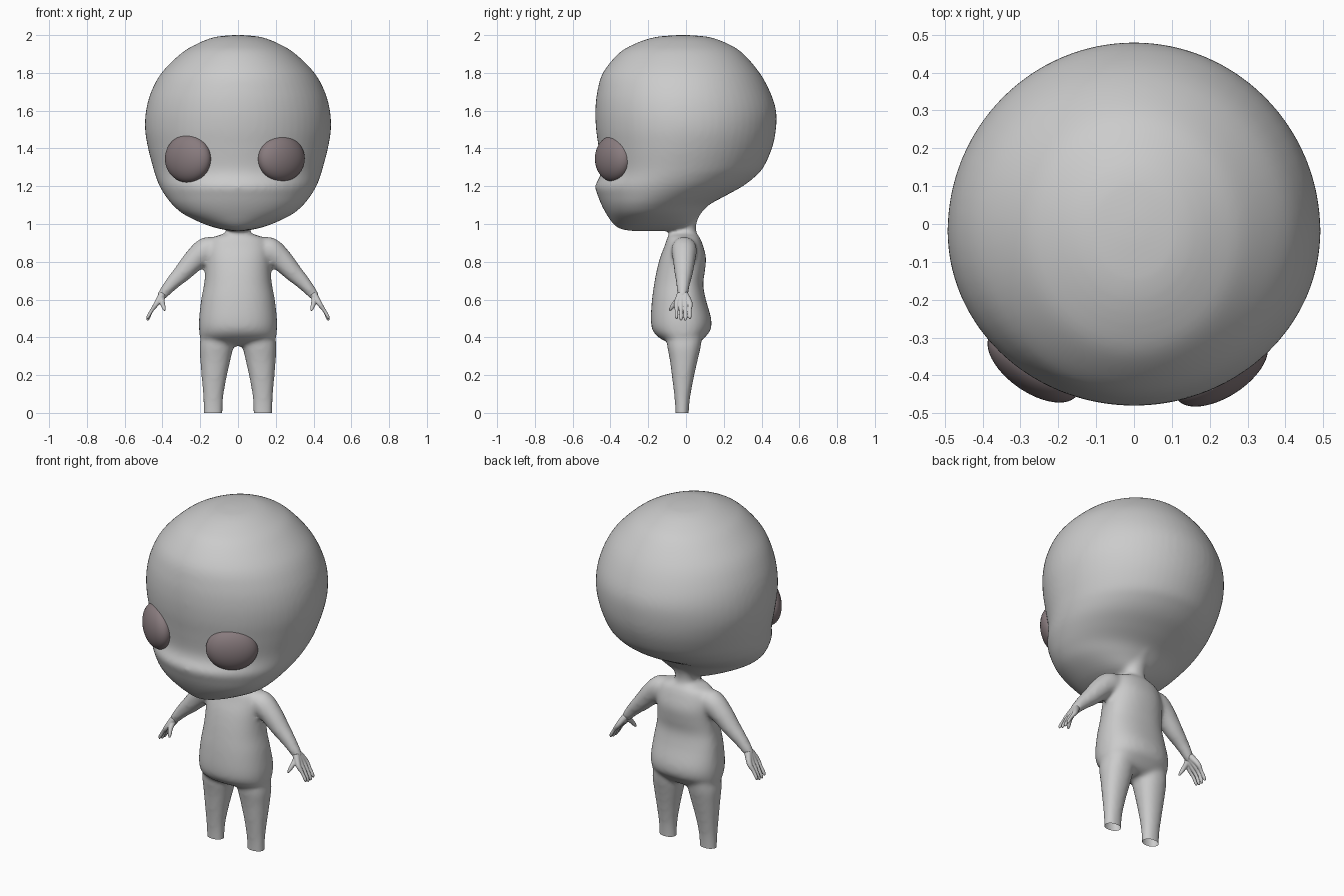
import bpy
import bmesh
import math
from mathutils import Vector, Matrix

cube = bpy.data.objects.get("Cube")
if cube:
    bpy.data.objects.remove(cube, do_unlink=True)


def make_material(name, color):
    mat = bpy.data.materials.new(name)
    mat.use_nodes = True
    mat.diffuse_color = color
    mat.node_tree.nodes["Principled BSDF"].inputs["Base Color"].default_value = color
    return mat


skin = make_material("pale grey skin", (0.6, 0.6, 0.6, 1))
eye_color = make_material("dark mauve eye", (0.25, 0.2, 0.21, 1))


def resample(rows, steps=6):
    """Smooth curve through rows of numbers."""
    pts = [Vector(r) for r in rows]
    out = []
    for i in range(len(pts) - 1):
        a, b, c, d = pts[max(i - 1, 0)], pts[i], pts[i + 1], pts[min(i + 2, len(pts) - 1)]
        for k in range(steps):
            t = k / steps
            out.append(b + (c - a) * (t / 2)
                       + (a * 2 - b * 5 + c * 4 - d) * (t * t / 2)
                       + (b * 3 - a - c * 3 + d) * (t ** 3 / 2))
    out.append(pts[-1])
    return out


def skin_rings(bm, rings):
    """Bridge rings of points and close both ends."""
    loops = [[bm.verts.new(p) for p in ring] for ring in rings]
    n = len(loops[0])
    for lo, hi in zip(loops, loops[1:]):
        for i in range(n):
            j = (i + 1) % n
            bm.faces.new((lo[i], lo[j], hi[j], hi[i]))
    bm.faces.new(loops[0])
    bm.faces.new(loops[-1])


def loft(bm, rows, side=1, power=2.0, sides=64):
    """Horizontal sections: height, half width, front, back, widest y, centre x."""
    rings = []
    for z, w, front, back, mid, cx in resample(rows):
        ring = []
        for i in range(sides):
            a = math.tau * i / sides
            c, s = math.cos(a), math.sin(a)
            x = math.copysign(abs(c) ** (2 / power), c) * w
            y = abs(s) ** (2 / power) * ((back if s > 0 else front) - mid)
            ring.append((side * (cx + x), mid + y, z))
        rings.append(ring)
    skin_rings(bm, rings)


def tube(bm, rows, side=1, sides=24):
    """Round limb through points x, y, z, radius."""
    pts = resample(rows)
    rings = []
    for i, p in enumerate(pts):
        tangent = (pts[min(i + 1, len(pts) - 1)] - pts[max(i - 1, 0)]).xyz.normalized()
        u = tangent.cross(Vector((0, 1, 0))).normalized()
        v = tangent.cross(u)
        ring = []
        for k in range(sides):
            a = math.tau * k / sides
            q = p.xyz + (u * math.cos(a) + v * math.sin(a)) * p.w
            ring.append((side * q.x, q.y, q.z))
        rings.append(ring)
    skin_rings(bm, rings)


def fuse(name, bm, voxel, smoothing):
    """Merge overlapping parts into one smooth surface, open below the floor."""
    bmesh.ops.recalc_face_normals(bm, faces=bm.faces)
    mesh = bpy.data.meshes.new(name)
    bm.to_mesh(mesh)
    bm.free()
    obj = bpy.data.objects.new(name, mesh)
    bpy.context.collection.objects.link(obj)
    remesh = obj.modifiers.new("fuse", 'REMESH')
    remesh.mode = 'VOXEL'
    remesh.voxel_size = voxel
    smooth = obj.modifiers.new("soften", 'SMOOTH')
    smooth.factor = 0.5
    smooth.iterations = smoothing
    graph = bpy.context.evaluated_depsgraph_get()
    fused = bpy.data.meshes.new_from_object(obj.evaluated_get(graph))
    obj.modifiers.clear()
    obj.data = fused
    bm = bmesh.new()
    bm.from_mesh(fused)
    bmesh.ops.bisect_plane(bm, geom=bm.verts[:] + bm.edges[:] + bm.faces[:],
                           plane_co=(0, 0, 0), plane_no=(0, 0, 1), clear_inner=True)
    for f in bm.faces:
        f.smooth = True
        f.material_index = 0
    bm.to_mesh(fused)
    bm.free()
    fused.materials.clear()
    fused.materials.append(skin)
    return obj


# Head: domed skull, recessed brow, muzzle ridge and small jaw
head = [
    (2.0, .03, -.05, .02, -.02), (1.988, .13, -.17, .13, -.02),
    (1.95, .225, -.28, .23, -.02), (1.9, .305, -.36, .305, -.02),
    (1.8, .405, -.44, .39, -.02), (1.7, .46, -.47, .445, -.02),
    (1.6, .487, -.48, .477, -.02), (1.5, .492, -.476, .476, -.02),
    (1.4, .476, -.462, .455, -.03), (1.3, .45, -.45, .41, -.05),
    (1.25, .435, -.457, .365, -.07), (1.2, .415, -.481, .3, -.1),
    (1.15, .385, -.467, .21, -.14), (1.1, .345, -.447, .12, -.18),
    (1.05, .285, -.42, .07, -.2), (1.0, .18, -.385, .03, -.2),
    (.975, .1, -.35, -.02, -.2), (.963, .03, -.29, -.1, -.2),
]
# Neck and torso
torso = [
    (1.1, .06, -.09, .12), (1.05, .062, -.09, .075), (1.0, .062, -.09, .055),
    (.955, .066, -.085, .055), (.925, .14, -.1, .075), (.88, .165, -.115, .092),
    (.82, .17, -.138, .106), (.75, .173, -.156, .1), (.68, .18, -.169, .091),
    (.6, .195, -.18, .105), (.5, .206, -.186, .133), (.44, .206, -.178, .13),
    (.4, .2, -.145, .1), (.37, .17, -.09, .07), (.355, .1, -.05, .04),
]
# Leg, running below the floor so the foot can be trimmed flat
leg = [
    (.45, .07, -.1, .09, -.01, .115), (.36, .088, -.1, .08, -.01, .115),
    (.28, .08, -.086, .062, -.01, .12), (.18, .065, -.073, .04, -.015, .127),
    (.08, .053, -.061, .022, -.02, .131), (0, .05, -.056, .015, -.02, .132),
    (-.05, .05, -.056, .015, -.02, .132),
]
arm = [
    (.1, -.01, .87, .05), (.16, -.01, .865, .068), (.22, -.01, .82, .062),
    (.29, -.012, .745, .05), (.35, -.015, .685, .038), (.4, -.018, .625, .028),
    (.418, -.02, .6, .018),
]
thumb = [
    (.405, -.03, .61, .018), (.4, -.06, .58, .013),
    (.392, -.078, .555, .01), (.388, -.088, .54, .004),
]

bm = bmesh.new()
loft(bm, [r + (0,) for r in head])
loft(bm, [r + (-.01, 0) for r in torso], power=2.25)
for side in (-1, 1):
    loft(bm, leg, side, power=2.2)
    tube(bm, arm, side)
fuse("body", bm, 0.012, 10)

# Hands: four fingers fanning from the wrist, and a thumb
for side, label in ((-1, "right"), (1, "left")):
    bm = bmesh.new()
    for i in range(4):
        y = -.05 + i * .0235
        drop = .008 if i in (0, 3) else 0
        tube(bm, [(.4, -.018 + (y + .015) * .3, .628, .02),
                  (.43, y, .58, .0145),
                  (.455, y, .545, .0095),
                  (.475, y, .503 + drop, .009),
                  (.479, y, .488 + drop, .004)], side, 16)
    tube(bm, thumb, side, 16)
    fuse("hand_" + label, bm, 0.0035, 4)

# Eyes: flattened globes set into the face, turned outward
for label, x, y, turn, height in (("left", .23, -.385, 33, .122),
                                  ("right", -.265, -.372, -35, .127)):
    bm = bmesh.new()
    place = (Matrix.Translation((x, y, 1.346))
             @ Matrix.Rotation(math.radians(turn), 4, 'Z')
             @ Matrix.Diagonal((.14, .072, height, 1)))
    bmesh.ops.create_uvsphere(bm, u_segments=48, v_segments=24, radius=1, matrix=place)
    for f in bm.faces:
        f.smooth = True
    mesh = bpy.data.meshes.new("eye_" + label)
    bm.to_mesh(mesh)
    bm.free()
    mesh.materials.append(eye_color)
    bpy.context.collection.objects.link(bpy.data.objects.new("eye_" + label, mesh))
